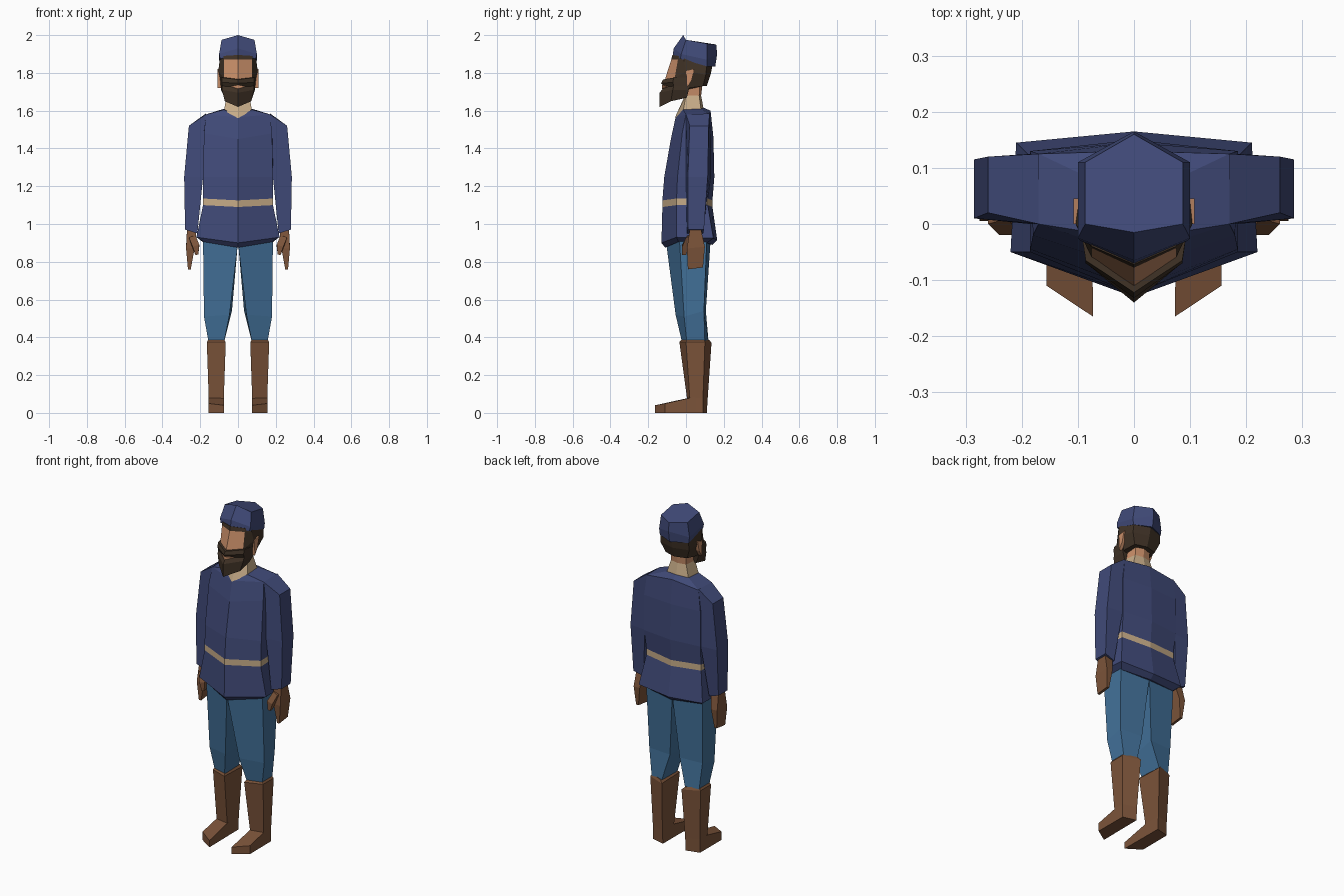
import bpy
import bmesh
from mathutils import Vector

default_cube = bpy.data.objects.get("Cube")
if default_cube:
    bpy.data.objects.remove(default_cube, do_unlink=True)

UNIT = 0.01  # part dimensions below are in hundredths


def make_material(name, red, green, blue):
    material = bpy.data.materials.new(name)
    material.use_nodes = True
    colour = (red, green, blue, 1)
    material.diffuse_color = colour
    material.node_tree.nodes["Principled BSDF"].inputs["Base Color"].default_value = colour
    return material


navy = make_material("navy_cloth", .052, .069, .19)
denim = make_material("blue_trousers", .055, .165, .32)
leather = make_material("brown_leather", .2, .088, .042)
skin = make_material("skin", .58, .27, .14)
tan = make_material("tan_cloth", .58, .42, .25)
hair = make_material("dark_hair", .052, .033, .02)


def symmetric(*half):
    """Close a half ring, running from front to back, across the centre plane."""
    mirrored = [(-x, y, z) for x, y, z in reversed(half) if x > 0]
    return list(half) + mirrored


def loft(name, rings, materials, colour_rule=None, side=1):
    """Skin closed rings into a flat-shaded solid; the rule maps (band, segment) to a slot."""
    bm = bmesh.new()
    loops = [[bm.verts.new(Vector((side * x, y, z)) * UNIT) for x, y, z in ring] for ring in rings]
    count = len(loops[0])
    for band, (lower, upper) in enumerate(zip(loops, loops[1:])):
        for segment in range(count):
            following = (segment + 1) % count
            face = bm.faces.new((lower[segment], lower[following], upper[following], upper[segment]))
            if colour_rule:
                face.material_index = colour_rule(band, segment)
    bm.faces.new(loops[0])
    bm.faces.new(loops[-1])
    bmesh.ops.recalc_face_normals(bm, faces=bm.faces)
    mesh = bpy.data.meshes.new(name)
    bm.to_mesh(mesh)
    bm.free()
    for material in materials:
        mesh.materials.append(material)
    part = bpy.data.objects.new(name, mesh)
    bpy.context.collection.objects.link(part)
    return part


def loft_pair(name, rings, material):
    for label, side in (("left", 1), ("right", -1)):
        loft(label + "_" + name, rings, [material], side=side)


# Tunic: folded hem, belt band, chest, shoulders and neckline
tunic_rings = [
    symmetric((0, -11, 87.5), (18, -4, 90.5), (18, 11, 90), (0, 14, 89)),
    symmetric((0, -13, 90), (22, -5, 93), (21, 14.5, 92.5), (0, 16.5, 91.5)),
    symmetric((0, -12.5, 109), (18.5, -5, 110), (18, 11.5, 110), (0, 14, 109)),
    symmetric((0, -12.5, 112.5), (18.5, -5, 113.5), (18, 11.5, 113.5), (0, 14, 112.5)),
    symmetric((0, -11.5, 125), (18.5, -4.5, 125), (18.5, 13, 125), (0, 15, 125)),
    symmetric((0, -8, 145), (18, -2, 148), (18.5, 13, 146), (0, 14.5, 146)),
    symmetric((0, -5.5, 156.5), (17, 0, 158), (17, 12.5, 158), (0, 13, 160)),
    symmetric((0, -4.5, 157.5), (7.5, -1.5, 160.5), (7.5, 8, 161), (0, 9.5, 161.5)),
]
loft("tunic", tunic_rings, [navy, tan], lambda band, segment: int(band == 2))

# Sleeves
loft_pair("sleeve", [
    [(26, 2, 152), (26, 12, 152), (17, 12.5, 158.5), (17, 0, 158)],
    [(28.5, 1, 125), (28.5, 11.5, 125), (18.5, 12.5, 125), (18.5, 0, 125)],
    [(28, 1, 97), (28, 9.5, 97), (21.5, 9, 95), (21.5, .5, 95)],
], navy)

# Hands and thumbs
loft_pair("hand", [
    [(27, 2, 97), (27, 8, 97), (22, 8, 97), (22, 2, 97)],
    [(27.5, .5, 87), (27.5, 10, 88), (23.5, 10, 88), (23, .5, 87)],
    [(26.5, 1, 76), (26.5, 9, 77), (25, 9, 77), (25, 1, 76)],
], leather)
loft_pair("thumb", [
    [(26, 0, 93), (26, 4, 93), (23, 4, 94), (22.5, 1, 94)],
    [(24, -2, 88), (24, 1, 87), (20.5, 1, 88), (20.5, -2, 89)],
    [(22.5, -2, 83.5), (22.5, 0, 83.5), (21, 0, 84), (21, -2, 84)],
], leather)

# Trouser legs, with the rings running inner front, outer front, outer back, inner back
loft_pair("trouser_leg", [
    [(0, -10.5, 90), (18.5, -3.5, 92), (18.5, 11, 92), (0, 13, 91)],
    [(4.5, -5.5, 52), (18, -1, 51), (17.5, 9.5, 54), (3.2, 10.5, 54)],
    [(7.5, -2, 37), (15.5, .5, 37), (15.5, 10, 37), (8, 12, 37)],
], denim)

# Boots: flared shaft with a bevelled rim, and a slanted toe
loft_pair("boot_shaft", [
    [(7.5, -2, 39), (15.5, .5, 39), (15.5, 9.5, 39), (8, 12.5, 38.5)],
    [(6.5, -3.5, 37.5), (16.5, 0, 37.5), (16.5, 10, 37.5), (6.5, 13.5, 37)],
    [(7.5, .5, 8), (15.5, 2, 8), (15.5, 9, 8), (7.5, 11.5, 8)],
    [(7.5, 0, 0), (15.5, 2, 0), (15.5, 9, 0), (7.5, 11, 0)],
], leather)
loft_pair("boot_foot", [
    [(7.5, 4, 0), (15.5, 5, 0), (15.5, 5, 8.5), (7.5, 4, 8.5)],
    [(7.3, -16.5, 0), (15.6, -11, 0), (15.6, -11, 5), (7.3, -16.5, 4)],
], leather)

# Neck with a tan undershirt collar
loft("neck", [
    symmetric((0, -6, 156), (7.4, -1.5, 160), (7.4, 8, 160), (0, 9.5, 160)),
    symmetric((0, -1, 167), (6, 0, 168), (5, 7, 168), (0, 8, 168)),
    symmetric((0, -1, 176), (6, 0, 176), (5, 7.5, 176), (0, 9, 176)),
], [tan, skin], lambda band, segment: band)

# Head: skin on the two front facets, hair around the sides and along the brow
loft("head", [
    symmetric((0, -9, 170), (7, -5, 170), (8.5, 1, 172), (7, 9, 173), (0, 11, 173)),
    symmetric((0, -11, 177), (7.5, -6, 177), (10.4, 0, 181), (9.5, 10.5, 179), (0, 13, 179)),
    symmetric((0, -7.8, 187), (7.5, -4.3, 187), (9.8, -1, 186), (9.2, 11, 184), (0, 14, 184)),
    symmetric((0, -7.2, 189.5), (7.5, -4, 189), (9.5, -1, 188.5), (9, 11, 186), (0, 14.5, 186)),
], [hair, skin], lambda band, segment: int(band < 2 and segment in (0, 7)))

# Ears
loft_pair("ear", [
    [(x, 0, 181), (x, 4.5, 182), (x, 3, 176), (x, .5, 172)] for x in (8, 10.8)
], skin)

# Beard and moustache, notched at the mouth
loft("beard", [
    symmetric((0, -14, 162), (7, -8, 165), (7, .5, 167), (0, 1, 167)),
    symmetric((0, -14, 169.5), (8.5, -7, 171), (9, 1.5, 171), (0, 1, 171)),
    symmetric((0, -11.5, 172.5), (8.5, -6.5, 173), (9.2, 1.5, 173), (0, 1, 173)),
    symmetric((0, -13.2, 174.5), (8.6, -7, 175), (9.4, 1.5, 175), (0, 1, 175)),
    symmetric((0, -12.2, 176.5), (8.6, -6.5, 177.5), (9.8, 1.3, 177.5), (0, 1, 177)),
], [hair])
loft("mouth", [
    [(-4, y + 3, 172.8), (0, y, 171.6), (4, y + 3, 172.8), (0, y, 173.6)] for y in (-12.8, -12)
], [skin])

# Faceted cap, sloping down toward the back
loft("cap", [
    symmetric((0, -7, 189.5), (9.5, -3, 187.5), (9.5, 11, 183.5), (0, 15.5, 183.5)),
    symmetric((0, -6.5, 193), (10, -2.5, 190), (10, 11, 187), (0, 16.5, 190)),
    symmetric((0, -1.5, 200), (8.7, 0, 197.5), (8.7, 11, 195.5), (0, 16, 195)),
], [navy])
